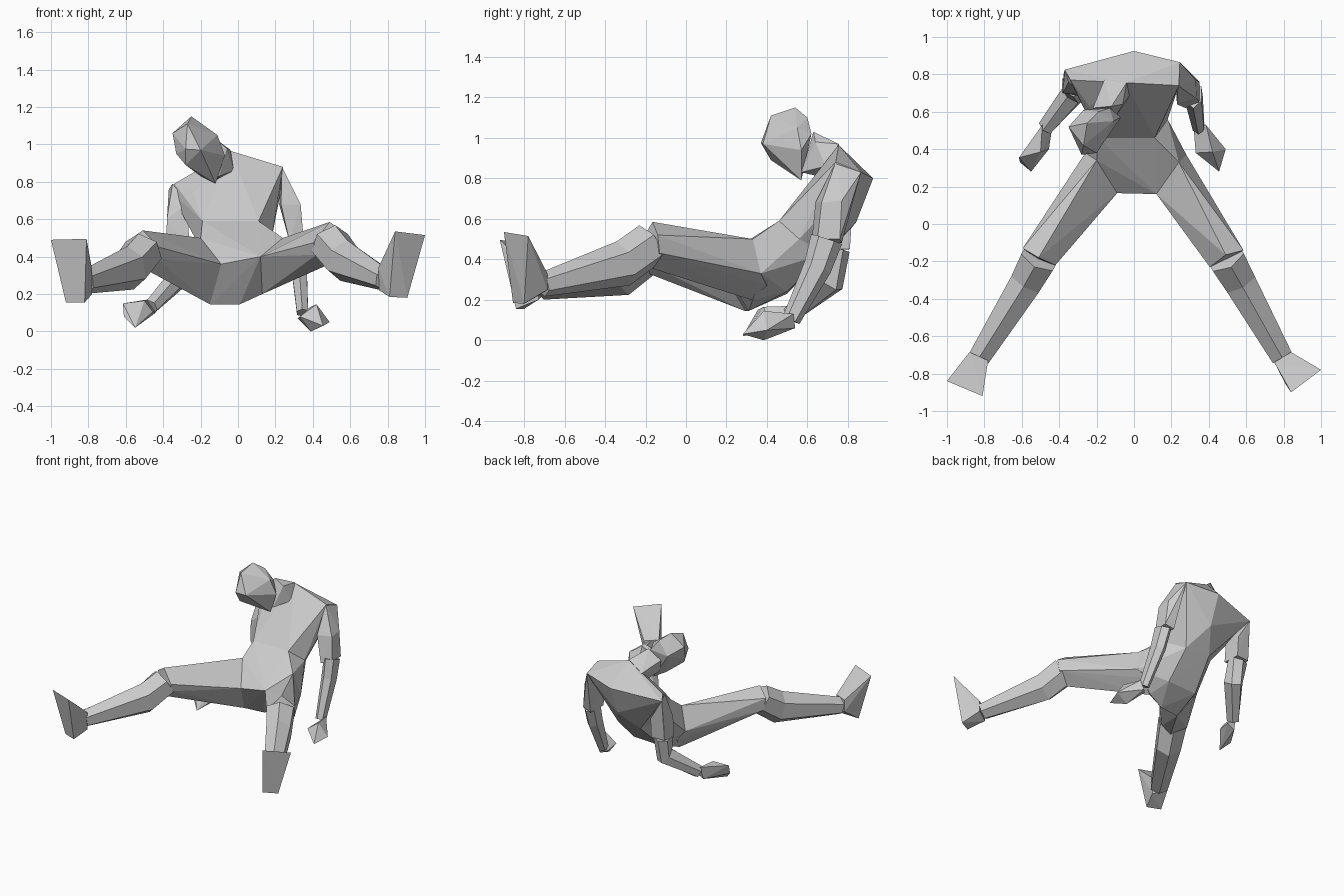
import bpy, bmesh, math
from mathutils import Vector

clay = bpy.data.materials.new("plain grey")
clay.diffuse_color = (0.6, 0.6, 0.6, 1)


def finish(name, bm):
    bmesh.ops.recalc_face_normals(bm, faces=bm.faces[:])
    me = bpy.data.meshes.new(name)
    bm.to_mesh(me)
    bm.free()
    me.materials.append(clay)
    ob = bpy.data.objects.new(name, me)
    bpy.context.collection.objects.link(ob)
    return ob


def hull(name, pts):
    """Faceted convex block around a few corner points."""
    bm = bmesh.new()
    for p in pts:
        bm.verts.new(p)
    bmesh.ops.convex_hull(bm, input=bm.verts[:])
    loose = [v for v in bm.verts if not v.link_faces]
    bmesh.ops.delete(bm, geom=loose, context='VERTS')
    return finish(name, bm)


def limb(name, stations, up, n=6):
    """Loft along stations (x, y, z, half width, half depth)."""
    bm = bmesh.new()
    c = [Vector(s[:3]) for s in stations]
    rings = []
    for i, s in enumerate(stations):
        t = (c[min(i + 1, len(c) - 1)] - c[max(i - 1, 0)]).normalized()
        side = t.cross(Vector(up)).normalized()
        nor = side.cross(t)
        ring = []
        for k in range(n):
            a = math.pi / 2 + 2 * math.pi * k / n
            off = side * (s[3] * math.cos(a) / math.cos(math.pi / 6)) + nor * (s[4] * math.sin(a))
            ring.append(bm.verts.new(c[i] + off))
        rings.append(ring)
    for r, q in zip(rings, rings[1:]):
        for k in range(n):
            j = (k + 1) % n
            bm.faces.new((r[k], r[j], q[j], q[k]))
    bm.faces.new(rings[0])
    bm.faces.new(rings[-1])
    return finish(name, bm)


# Torso: chest, with waist corners shared by the pelvis
waist = [(-.19, .46, .59), (.11, .46, .59), (-.23, .56, .5), (.18, .56, .5),
         (-.1, .7, .43), (.1, .69, .43)]
hull("chest", waist + [
    (-.04, .755, .965), (0, .925, .8), (.24, .74, .88), (.245, .865, .83),
    (-.34, .77, .79), (-.37, .825, .76), (.13, .63, .76), (-.24, .63, .74),
    (.17, .68, .66), (-.26, .65, .63), (0, .84, .58)])
hull("pelvis", waist + [
    (-.2, .34, .5), (.24, .33, .5), (-.09, .165, .36), (.12, .16, .4),
    (-.15, .29, .145), (.01, .31, .145), (.13, .33, .2),
    (-.14, .5, .23), (.1, .5, .24), (-.26, .38, .33), (.28, .37, .33)])

# Neck and tilted head
hull("neck", [(-.06, .64, .98), (-.12, .63, 1.03), (-.22, .62, .96), (-.1, .57, .83),
              (-.18, .58, .85), (-.04, .755, .97), (-.16, .77, .9), (-.02, .69, .86),
              (-.12, .7, .8)])
hull("head", [
    (-.25, .54, 1.15), (-.35, .52, 1.06), (-.19, .60, 1.10), (-.27, .42, 1.11),
    (-.11, .55, 1.05), (-.13, .62, 1.02), (-.28, .37, .975), (-.2, .38, .97),
    (-.33, .48, .95), (-.28, .42, .89), (-.12, .57, .79),
    (-.2, .53, .83), (-.07, .57, .94), (-.27, .61, 1.0)])

# Thighs: from the groin to the knee
hull("right_thigh", [
    (.12, .16, .4), (.24, .33, .5), (.28, .37, .33), (.13, .32, .2), (.2, .4, .27),
    (.49, -.165, .585), (.585, -.14, .52), (.575, -.13, .43), (.405, -.23, .475),
    (.42, -.22, .41), (.5, -.2, .365)])
hull("left_thigh", [
    (-.09, .165, .36), (-.2, .34, .5), (-.26, .38, .33), (-.15, .29, .145), (-.2, .4, .25),
    (-.51, -.18, .54), (-.595, -.13, .48), (-.585, -.12, .39), (-.42, -.22, .45),
    (-.43, -.21, .39), (-.5, -.2, .335)])

# Lower legs: knee, calf, ankle
limb("right_shin", [(.49, -.18, .475, .095, .11), (.565, -.31, .38, .085, .115),
                    (.79, -.71, .275, .058, .06)], (0, 0, 1))
limb("left_shin", [(-.505, -.18, .435, .095, .105), (-.575, -.31, .34, .085, .12),
                   (-.825, -.71, .265, .058, .065)], (0, 0, 1))

# Feet: wedges with upright soles
hull("right_foot", [(.84, -.9, .535), (1, -.78, .515), (.905, -.8, .18), (.81, -.855, .185),
                    (.84, -.685, .25), (.84, -.685, .33), (.75, -.74, .34), (.755, -.73, .22)])
hull("left_foot", [(-.81, -.92, .495), (-1, -.84, .49), (-.92, -.8, .155), (-.82, -.84, .155),
                   (-.88, -.685, .24), (-.88, -.685, .33), (-.78, -.73, .33), (-.78, -.73, .2)])

# Upper arms: wide at the shoulder, narrow at the elbow
hull("right_upper_arm", [
    (.235, .74, .88), (.245, .865, .83), (.33, .77, .69), (.335, .67, .68), (.23, .64, .68),
    (.22, .76, .68), (.275, .62, .48), (.35, .65, .5), (.35, .76, .5), (.28, .77, .48)])
hull("left_upper_arm", [
    (-.35, .76, .79), (-.37, .825, .76), (-.27, .69, .69), (-.38, .7, .6), (-.375, .81, .6),
    (-.27, .82, .6), (-.26, .68, .45), (-.385, .7, .44), (-.375, .8, .45), (-.27, .81, .45)])

# Forearms: elbow to wrist
limb("right_forearm", [(.318, .695, .5, .042, .08), (.325, .65, .36, .042, .07),
                       (.345, .52, .1, .03, .045)], (0, 1, 0))
limb("left_forearm", [(-.325, .745, .45, .06, .065), (-.315, .71, .29, .055, .075),
                      (-.47, .52, .13, .038, .05)], (0, 1, 0))

# Hands: small faceted mitts resting on the ground
hull("right_hand", [(.455, .28, .03), (.49, .4, .05), (.39, .385, 0), (.42, .385, .145),
                    (.33, .38, .08), (.385, .53, .13), (.32, .5, .07), (.36, .54, .06)])
hull("left_hand", [(-.55, .28, .02), (-.615, .355, .15), (-.61, .33, .08), (-.5, .385, .165),
                   (-.455, .4, .105), (-.49, .53, .17), (-.44, .5, .1), (-.5, .5, .07)])
